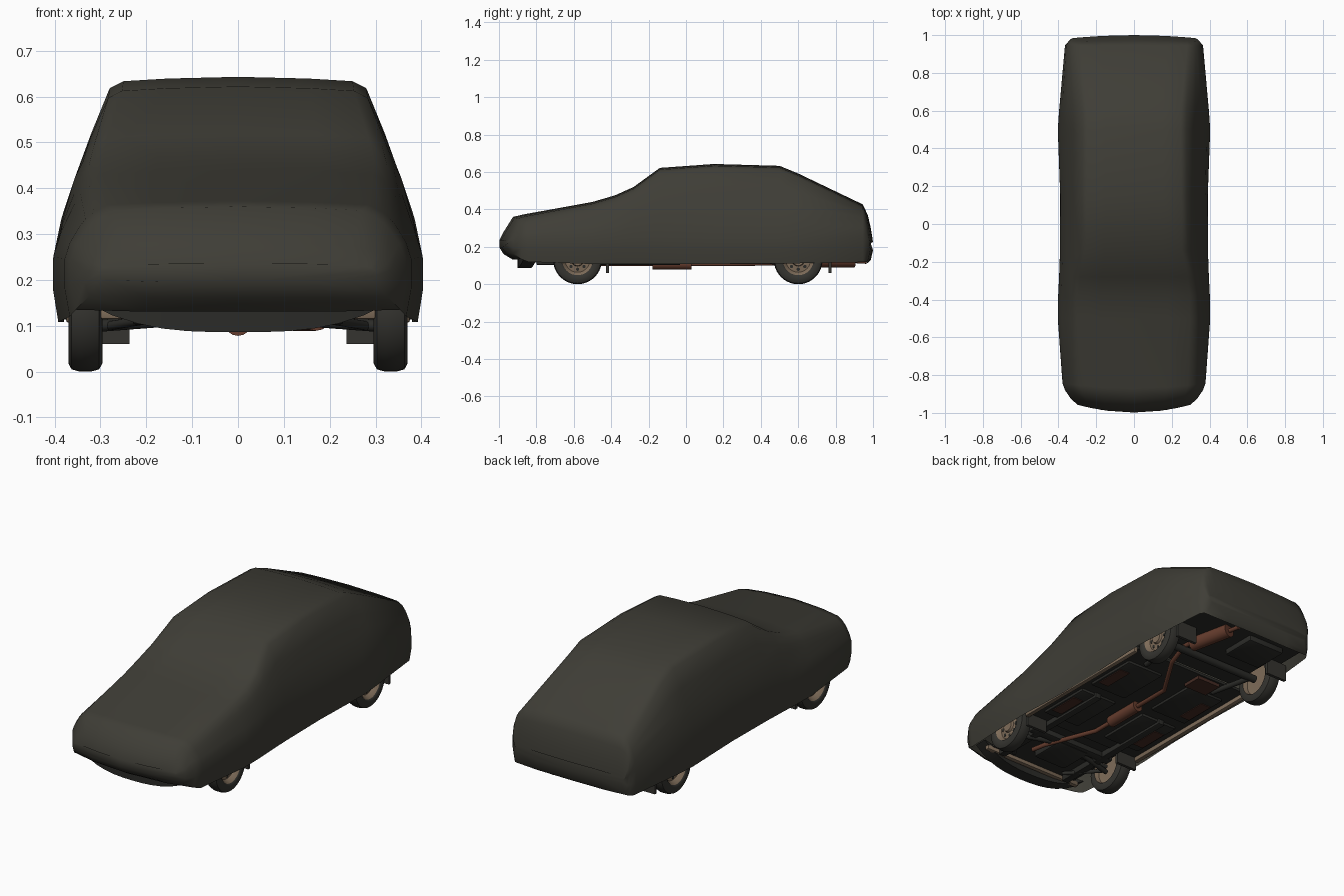
import bpy, bmesh, math
from mathutils import Vector, Matrix

if "Cube" in bpy.data.objects:
    bpy.data.objects.remove(bpy.data.objects["Cube"])


def material(name, rgb):
    m = bpy.data.materials.new(name)
    m.diffuse_color = (*rgb, 1)
    m.use_nodes = True
    m.node_tree.nodes["Principled BSDF"].inputs["Base Color"].default_value = m.diffuse_color
    return m


FABRIC = material("dark olive fabric", (0.049, 0.047, 0.037))
RUBBER = material("black rubber", (0.035, 0.034, 0.029))
UNDER = material("underbody black", (0.024, 0.024, 0.021))
RUST = material("rusty exhaust", (0.13, 0.045, 0.026))
STEEL = material("tan steel", (0.21, 0.15, 0.10))
PRIMER = material("red brown floor", (0.06, 0.024, 0.017))


def finish(name, bm, mats, angle=35):
    bmesh.ops.recalc_face_normals(bm, faces=bm.faces)
    me = bpy.data.meshes.new(name)
    bm.to_mesh(me)
    bm.free()
    ob = bpy.data.objects.new(name, me)
    bpy.context.collection.objects.link(ob)
    for m in mats:
        me.materials.append(m)
    bpy.ops.object.select_all(action='DESELECT')
    ob.select_set(True)
    bpy.context.view_layer.objects.active = ob
    bpy.ops.object.shade_smooth_by_angle(angle=math.radians(angle))
    return ob


def box(name, x, y, z, mat, bevel=0.0):
    """Box between the (low, high) pairs of each axis."""
    bm = bmesh.new()
    bmesh.ops.create_cube(bm, size=1)
    for v in bm.verts:
        v.co = Vector([sum(r) / 2 + c * (r[1] - r[0]) for r, c in zip((sorted(x), y, z), v.co)])
    if bevel:
        bmesh.ops.bevel(bm, geom=bm.edges[:], offset=bevel, segments=2, affect='EDGES', profile=0.5)
    return finish(name, bm, [mat])


def rod(name, a, b, r, mat, sides=16):
    a, b = Vector(a), Vector(b)
    bm = bmesh.new()
    bmesh.ops.create_cone(bm, cap_ends=True, segments=sides, radius1=r, radius2=r, depth=(b - a).length)
    rot = (b - a).to_track_quat('Z', 'Y').to_matrix().to_4x4()
    bmesh.ops.transform(bm, matrix=Matrix.Translation((a + b) / 2) @ rot, verts=bm.verts)
    return finish(name, bm, [mat])


def pipe(name, pts, r, mat):
    cu = bpy.data.curves.new(name, 'CURVE')
    cu.dimensions = '3D'
    cu.bevel_depth = r
    cu.bevel_resolution = 3
    cu.use_fill_caps = True
    sp = cu.splines.new('POLY')
    sp.points.add(len(pts) - 1)
    for p, c in zip(sp.points, pts):
        p.co = (*c, 1)
    cu.materials.append(mat)
    bpy.context.collection.objects.link(bpy.data.objects.new(name, cu))


def clamp(t):
    return max(0.0, min(1.0, t))


# Fabric cover: y, top height, roof half width, widest half width, hem height
STATIONS = [
    (-.998, .235, .26, .30, .20), (-.975, .28, .28, .335, .165), (-.925, .36, .30, .365, .135),
    (-.87, .373, .315, .378, .12), (-.50, .44, .325, .403, .108), (-.38, .475, .325, .401, .108),
    (-.28, .52, .314, .396, .108), (-.14, .622, .283, .391, .108), (.15, .643, .28, .39, .11),
    (.50, .633, .277, .403, .112), (.60, .592, .279, .396, .112), (.945, .427, .312, .365, .118),
    (.972, .37, .312, .348, .118), (.988, .30, .308, .335, .135), (1.0, .225, .295, .315, .185),
]


def ring(bm, y, zt, wr, wm, zh):
    zm = min(.25, (zh + zt) / 2)                     # height of the widest bulge
    d = min(.025, .2 * (zt - zm))                    # crown of the roof or bonnet
    zr = zt - d
    zb = min(.42, zr - .3 * (zr - zm))               # belt line
    wb = min(.357, max(wr + .03, wm - .035))
    wh = wm - .011
    bow = .06 * clamp((-.8 - y) / .17) - .02 * clamp((y - .95) / .05)
    half = [(wh, zh), ((wh + wm) / 2 + .006, (zh + zm) / 2), (wm, zm),
            ((wm + wb) / 2 + .005, (zm + zb) / 2), (wb, zb), ((wb + wr) / 2 + .003, (zb + zr) / 2),
            (wr, zr), (wr - .03, zr + d * .62), (wr * .55, zr + d * .85)]
    pts = half + [(0, zt)] + [(-x, z) for x, z in reversed(half)]
    pts += [(t * wh, zh - .004) for t in (-.6, 0, .6)]
    return [bm.verts.new((x, y + bow * (x / .36) ** 2, z)) for x, z in pts]


bm = bmesh.new()
rings = [ring(bm, *s) for s in STATIONS]
n = len(rings[0])
for i, (a, b) in enumerate(zip(rings, rings[1:])):
    closed = i < 2 or i >= len(STATIONS) - 3         # underside is open between the bumpers
    for j in range(n if closed else n - 4):
        k = (j + 1) % n
        bm.faces.new((a[j], a[k], b[k], b[j]))
bm.faces.new(rings[0])
bm.faces.new(rings[-1])
finish("car_cover", bm, [FABRIC], 50)

# Wheels: turned tyre and rim, as radius and sideways offset
PROFILE = [(0, .022), (.03, .024), (.034, .012), (.066, .008), (.082, .032), (.09, .037), (.112, .037),
           (.125, .03), (.13, .012), (.13, -.012), (.125, -.03), (.112, -.037), (.088, -.036),
           (.082, -.012), (0, -.01)]


def wheel(name, side, y):
    bm = bmesh.new()
    N = 40
    loops = []
    for t in range(N):
        a = 2 * math.pi * t / N
        loops.append([bm.verts.new((side * (.333 + x), y + r * math.cos(a), .13 + r * math.sin(a)))
                      for r, x in PROFILE])
    for t in range(N):
        a, b = loops[t], loops[(t + 1) % N]
        for j in range(len(PROFILE) - 1):
            f = bm.faces.new((a[j], a[j + 1], b[j + 1], b[j]))
            f.material_index = 0 if 4 <= j <= 11 else 1
    bmesh.ops.remove_doubles(bm, verts=bm.verts, dist=1e-5)
    finish(name, bm, [RUBBER, STEEL])
    # dark slots around the hub
    for k in range(8):
        a = math.pi * k / 4
        p = (y + .05 * math.cos(a), .13 + .05 * math.sin(a))
        rod(name + "_slot", (side * .338, *p), (side * .3445, *p), .009, UNDER, 10)


for s, sn in ((1, "right"), (-1, "left")):
    for y, yn in ((-.58, "front"), (.60, "rear")):
        wheel(f"{yn}_{sn}_wheel", s, y)
    # Mud flaps behind each wheel
    for y in (-.42, .77):
        box(f"{sn}_mud_flap", (s * .237, s * .36), (y - .008, y + .008), (.06, .15), RUBBER)
    # Sills, rails, floor pans and coloured patches
    box(f"{sn}_sill", (s * .35, s * .375), (-.42, .45), (.107, .14), STEEL, .005)
    box(f"{sn}_chassis_rail", (s * .19, s * .23), (-.80, -.03), (.103, .14), UNDER, .006)
    for y in (-.34, .03):
        box(f"{sn}_floor_pan", (s * .09, s * .31), (y, y + .3), (.116, .14), UNDER, .006)
        box(f"{sn}_floor_patch", (s * .24, s * .3), (y + .05, y + .22), (.112, .117), PRIMER)
    # Suspension
    rod(f"{sn}_trailing_arm", (s * .22, .36, .125), (s * .26, .60, .115), .014, UNDER)
    rod(f"{sn}_front_arm", (s * .10, -.54, .115), (s * .30, -.58, .10), .013, UNDER)
    rod(f"{sn}_strut_rod", (s * .16, -.76, .12), (s * .28, -.58, .10), .010, UNDER)

# Floor
box("middle_floor", (-.37, .37), (-.42, .45), (.13, .145), UNDER)
box("front_floor", (-.27, .27), (-.88, -.42), (.135, .15), UNDER)
box("rear_floor", (-.27, .27), (.45, .955), (.15, .165), UNDER)
box("tail_floor", (-.33, .33), (.76, .95), (.15, .165), UNDER)
box("fuel_tank", (-.24, -.02), (.70, .90), (.12, .16), UNDER, .01)
box("tank_patch", (-.20, -.06), (.33, .44), (.112, .132), PRIMER)

# Front valance below the hem: a curved apron in plan and in front view
bm = bmesh.new()
front, back = [], []
for k in range(13):
    x = -.33 + .055 * k
    z = .086 + .064 * (abs(x) / .33) ** 3
    for row, y, top in ((front, -.90, 0), (back, -.83, 0)):
        row.append([bm.verts.new((x, y + .35 * x * x, h)) for h in (z, .152)])
for p, q, r, t in zip(front, front[1:], back, back[1:]):
    bm.faces.new((p[0], q[0], q[1], p[1]))
    bm.faces.new((r[0], t[0], t[1], r[1]))
    bm.faces.new((p[0], q[0], t[0], r[0]))
finish("front_valance", bm, [UNDER])
box("front_panel_edge", (-.30, .30), (-.825, -.80), (.115, .14), STEEL, .004)

# Engine and axles
box("engine_sump", (-.12, .08), (-.70, -.50), (.10, .15), UNDER, .012)
box("front_crossmember", (-.26, .26), (-.53, -.48), (.105, .14), UNDER, .008)
rod("drive_shaft", (-.30, -.58, .13), (.30, -.58, .13), .012, UNDER)
rod("rear_axle", (-.30, .60, .125), (.30, .60, .125), .020, UNDER)

# Exhaust
pipe("exhaust_pipe", [(.12, -.66, .112), (.11, -.58, .108), (0, -.30, .108), (0, .24, .108),
                      (.15, .48, .112), (.17, .60, .145), (.17, .70, .14)], .012, RUST)
rod("middle_silencer", (0, -.18, .108), (0, .03, .108), .03, RUST)
rod("rear_silencer", (.17, .67, .125), (.12, .90, .125), .036, RUST)
rod("tail_pipe", (.12, .88, .125), (.11, .965, .12), .011, RUST)
